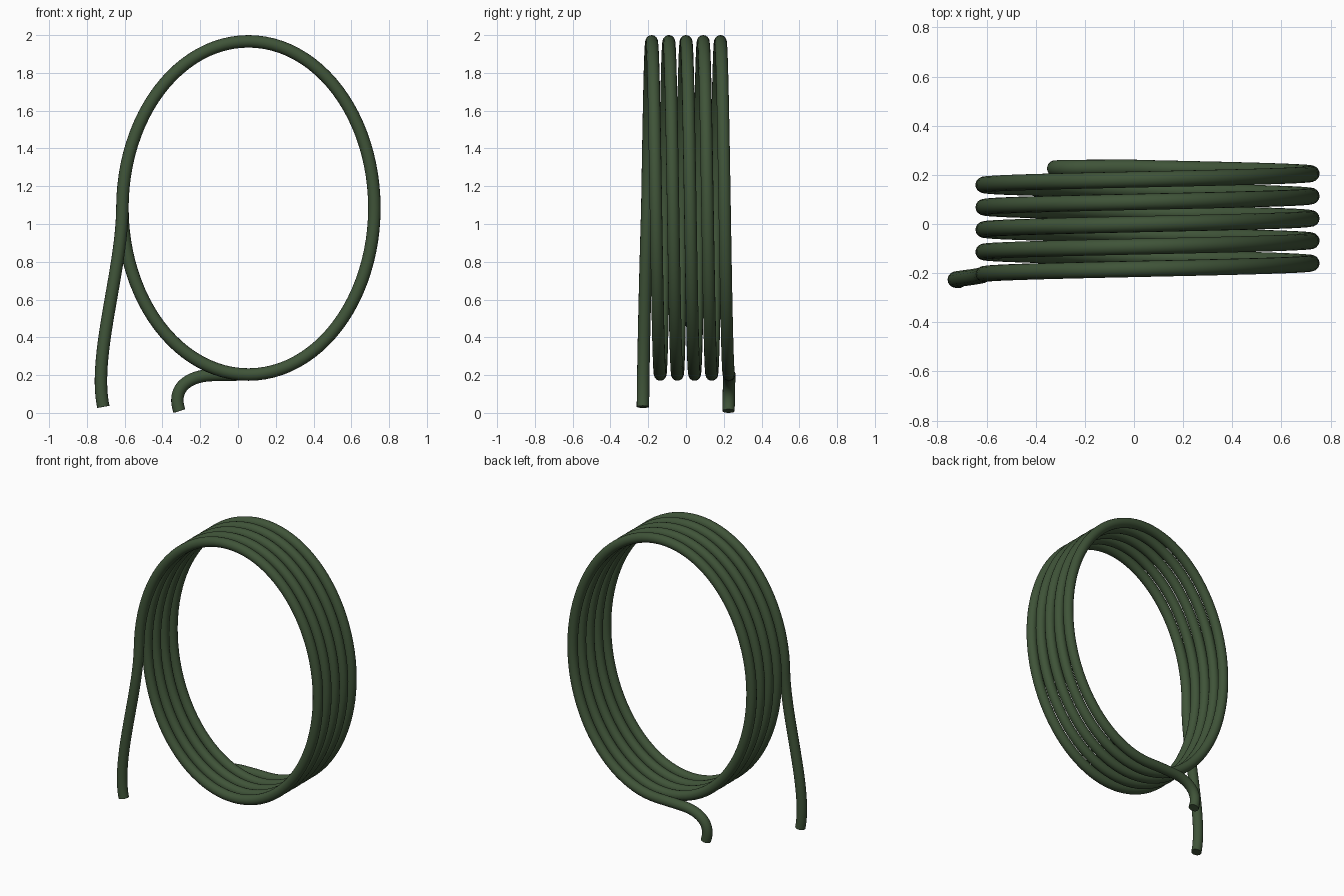
import bpy, math
from mathutils import Vector
from mathutils.geometry import interpolate_bezier

if "Cube" in bpy.data.objects:
    bpy.data.objects.remove(bpy.data.objects["Cube"])

R = 0.033                      # hose radius
CX, CZ = 0.055, 1.085          # coil centre
AX, AZ = 0.667, 0.882          # coil semi-axes
PITCH = 0.091                  # y advance per turn
TURNS = 4.75                   # from left side, over the top, to the bottom
STEPS = 96                     # points per turn
Y0 = -0.182 - PITCH / 4


def arc(a, b, c, d, n):
    return interpolate_bezier(*[Vector(p) for p in (a, b, c, d)], n)


# Long tail: free end up to the left side of the coil
points = arc((-0.713, -0.228, 0.032), (-0.77, -0.226, 0.3),
             (-0.615, -0.215, 0.75), (CX - AX, Y0, CZ), 30)[:-1]

# Coil: elliptical helix, clockwise seen from the front
total = int(TURNS * STEPS)
for i in range(total + 1):
    t = i / STEPS
    a = math.pi - 2 * math.pi * t
    points.append(Vector((CX + AX * math.cos(a), Y0 + PITCH * t, CZ + AZ * math.sin(a))))

# Short tail: runs left off the bottom, then hooks down
y1 = points[-1].y
points += arc(points[-1], (-0.01, y1 + 0.003, 0.203), (-0.08, 0.229, 0.202),
              (-0.14, 0.229, 0.2), 10)[1:]
points += arc((-0.14, 0.229, 0.2), (-0.27, 0.229, 0.195),
              (-0.352, 0.227, 0.125), (-0.31, 0.225, 0.01), 20)[1:]

# Sweep a round section along the path
curve = bpy.data.curves.new("hose_path", 'CURVE')
curve.dimensions = '3D'
curve.bevel_depth = R
curve.bevel_resolution = 6
curve.use_fill_caps = True
spline = curve.splines.new('POLY')
spline.points.add(len(points) - 1)
for sp, p in zip(spline.points, points):
    sp.co = (*p, 1)
hose = bpy.data.objects.new("coiled_hose", curve)
bpy.context.collection.objects.link(hose)
bpy.context.view_layer.objects.active = hose
hose.select_set(True)
bpy.ops.object.convert(target='MESH')
hose = bpy.context.object
hose.name = "coiled_hose"

# Dark green rubber
green = bpy.data.materials.new("dark green")
green.diffuse_color = (0.05, 0.088, 0.04, 1)
green.use_nodes = True
green.node_tree.nodes["Principled BSDF"].inputs["Base Color"].default_value = green.diffuse_color
hose.data.materials.clear()
hose.data.materials.append(green)
bpy.ops.object.shade_smooth_by_angle(angle=math.radians(40))
